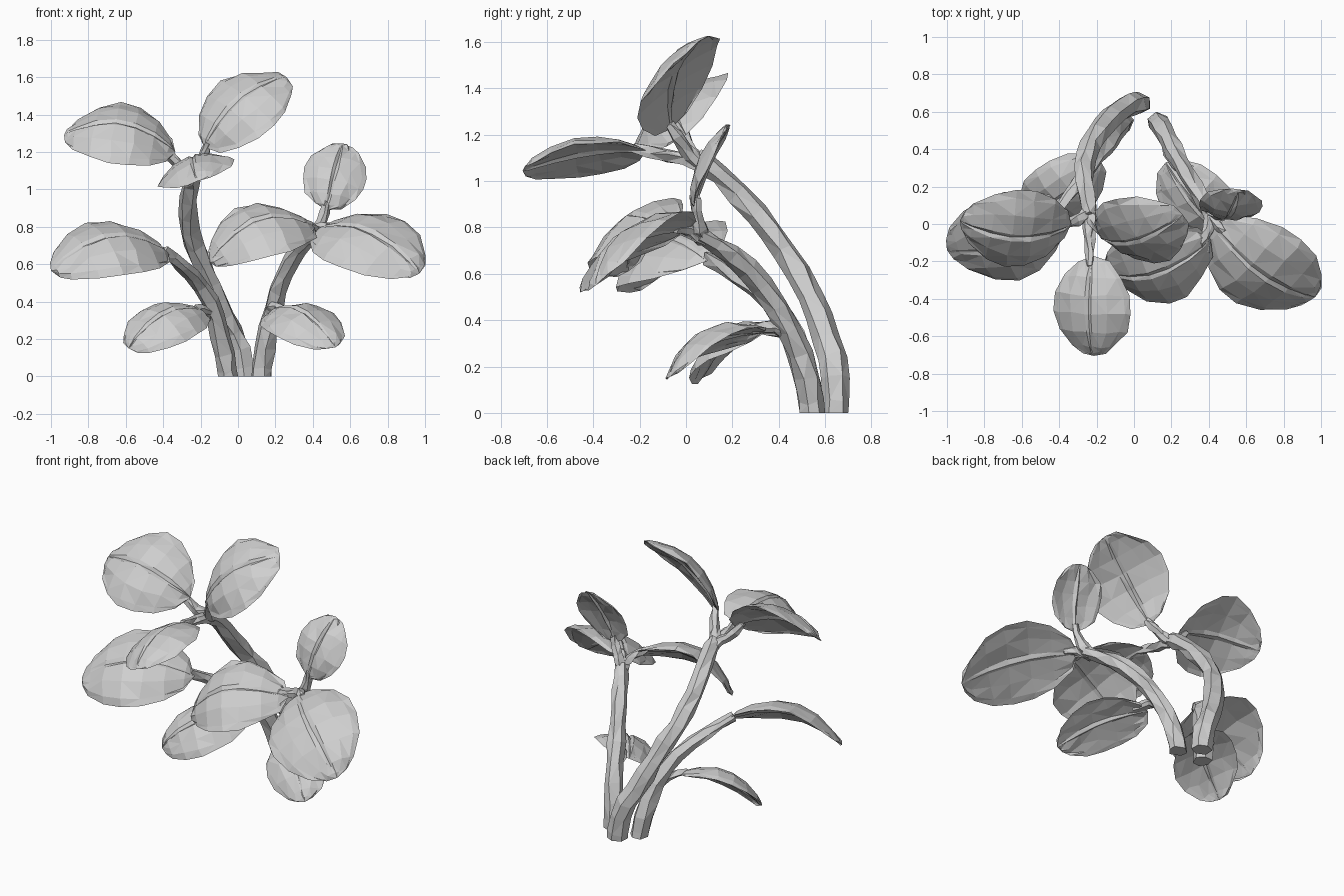
import bpy, bmesh, math, random
from mathutils import Vector

if "Cube" in bpy.data.objects:
    bpy.data.objects.remove(bpy.data.objects["Cube"])

random.seed(4)
mat = bpy.data.materials.new("plain_grey")
mat.diffuse_color = (0.62, 0.62, 0.62, 1)
mat.use_nodes = True
mat.node_tree.nodes["Principled BSDF"].inputs["Base Color"].default_value = mat.diffuse_color


def finish(name, bm):
    bmesh.ops.recalc_face_normals(bm, faces=bm.faces)
    for f in bm.faces:
        f.smooth = False
        f.material_index = 0
    me = bpy.data.meshes.new(name)
    bm.to_mesh(me)
    bm.free()
    me.materials.append(mat)
    ob = bpy.data.objects.new(name, me)
    bpy.context.collection.objects.link(ob)
    return ob


# Tapered faceted stem along a smooth path of (x, y, z, radius)
def stem(name, pts):
    cu = bpy.data.curves.new(name + "_path", 'CURVE')
    cu.dimensions = '3D'
    cu.bevel_depth = 1.0
    cu.bevel_resolution = 1
    cu.use_fill_caps = True
    cu.resolution_u = 2
    sp = cu.splines.new('BEZIER')
    sp.bezier_points.add(len(pts) - 1)
    for bp, p in zip(sp.bezier_points, pts):
        bp.co = p[:3]
        bp.radius = p[3]
        bp.handle_left_type = bp.handle_right_type = 'AUTO'
    tmp = bpy.data.objects.new(name + "_path", cu)
    bpy.context.collection.objects.link(tmp)
    dg = bpy.context.evaluated_depsgraph_get()
    me = bpy.data.meshes.new_from_object(tmp.evaluated_get(dg))
    bm = bmesh.new()
    bm.from_mesh(me)
    bpy.data.objects.remove(tmp)
    bpy.data.meshes.remove(me)
    bmesh.ops.remove_doubles(bm, verts=bm.verts, dist=1e-4)
    for v in bm.verts:
        v.co += Vector([random.uniform(-.008, .008) for _ in range(3)])
    # flat cut at the ground
    geom = bm.verts[:] + bm.edges[:] + bm.faces[:]
    bmesh.ops.bisect_plane(bm, geom=geom, plane_co=(0, 0, 0),
                           plane_no=(0, 0, 1), clear_inner=True)
    bmesh.ops.holes_fill(bm, edges=[e for e in bm.edges if e.is_boundary])
    bmesh.ops.triangulate(bm, faces=bm.faces)
    finish(name, bm)


# Thick bowed oval leaf with a shallow midrib groove
def leaf(name, base, tip, normal, width, bow=0.1, cross=0.05, thick=0.06):
    base, tip = Vector(base), Vector(tip)
    axis = tip - base
    n = Vector(normal)
    n = (n - axis * n.dot(axis) / axis.length_squared).normalized()
    side = n.cross(axis).normalized()
    us = [0, .06, .2, .38, .56, .74, .9, .97, 1]
    vs = [-1, -.85, -.5, -.09, 0, .09, .5, .85, 1]
    bm = bmesh.new()
    grids = []
    jit = {}
    for top in (1, 0):
        grid = []
        for i, u in enumerate(us):
            full = max(0, math.sin(math.pi * u)) ** 0.55
            w = width / 2 * full
            row = []
            for j, v in enumerate(vs):
                rim = abs(v) == 1 or i in (0, len(us) - 1)
                h = bow * max(0, math.sin(math.pi * u)) ** 0.85
                h -= cross * v * v * full
                h += (thick if top else -thick) / 2 * (1 - v * v) * full
                if v == 0:
                    h -= 0.012 * full
                p = base + axis * u + side * (v * w) + n * h
                if 0 < i < len(us) - 1:
                    key = (i, j) if rim else (i, j, top)
                    if key not in jit:
                        jit[key] = Vector([random.uniform(-.008, .008)
                                           for _ in range(3)])
                    p += jit[key] * (1 if abs(v) > .4 else .4)
                row.append(bm.verts.new(p))
            grid.append(row)
        grids.append(grid)
    for k, g in enumerate(grids):
        for i in range(len(us) - 1):
            for j in range(len(vs) - 1):
                q = [g[i][j], g[i + 1][j], g[i + 1][j + 1], g[i][j + 1]]
                bm.faces.new(q if k else q[::-1])
    bmesh.ops.remove_doubles(bm, verts=bm.verts, dist=1e-4)
    bmesh.ops.triangulate(bm, faces=bm.faces)
    finish(name, bm)


# Three stems rising from the ground
stem("tall_stem", [(.035, .645, -.06, .056), (.01, .645, .15, .058),
                   (-.075, .61, .32, .058), (-.15, .535, .5, .056),
                   (-.235, .42, .7, .053), (-.265, .3, .86, .05),
                   (-.25, .14, 1.03, .046), (-.235, .04, 1.1, .04)])
stem("left_stem", [(-.05, .55, -.06, .056), (-.075, .53, .12, .056),
                   (-.12, .465, .32, .053), (-.2, .36, .48, .046),
                   (-.3, .22, .59, .038), (-.4, .09, .67, .028)])
stem("right_stem", [(.125, .55, -.06, .056), (.145, .525, .15, .056),
                    (.19, .445, .36, .053), (.25, .33, .55, .048),
                    (.33, .19, .68, .043), (.41, .06, .77, .036)])

# Short side twigs that carry the leaves
twigs = {
    "top_left_twig": [(-.245, .06, 1.08, .035), (-.31, .02, 1.13, .028), (-.39, -.01, 1.22, .022)],
    "top_right_twig": [(-.235, .05, 1.08, .036), (-.2, -.01, 1.15, .028), (-.16, -.07, 1.25, .022)],
    "top_front_twig": [(-.24, .05, 1.08, .036), (-.24, -.08, 1.11, .03), (-.23, -.23, 1.14, .022)],
    "right_upper_twig": [(.4, .07, .76, .036), (.45, .05, .83, .03), (.48, .04, .93, .024)],
    "right_outer_twig": [(.39, .08, .75, .036), (.43, .02, .79, .03), (.48, -.05, .8, .022)],
    "right_inner_twig": [(.41, .06, .76, .034), (.4, -.03, .8, .028), (.35, -.11, .82, .022)],
    "low_left_twig": [(-.11, .48, .29, .034), (-.16, .41, .35, .028), (-.23, .31, .36, .02)],
    "low_right_twig": [(.18, .46, .33, .034), (.19, .38, .37, .028), (.24, .28, .36, .02)],
}
for nm, pts in twigs.items():
    stem(nm, pts)

# Leaves: base, tip, facing direction, width, lengthwise bow
leaf("top_left_leaf", (-.335, .0, 1.2), (-.93, .02, 1.29), (.1, -.62, .78), .53, .115)
leaf("top_right_leaf", (-.18, -.065, 1.225), (.26, .05, 1.6), (-.35, -.73, .6), .5, .09)
leaf("top_front_leaf", (-.22, -.17, 1.13), (-.215, -.705, 1.045), (-.32, -.1, .93), .44, .065, .06, .065)
leaf("right_upper_leaf", (.475, .03, .89), (.56, .185, 1.245), (-.05, -.9, .42), .35, .04, .035, .04)
leaf("right_inner_leaf", (.41, -.08, .795), (-.15, -.25, .61), (0, -.56, .83), .5, .15)
leaf("right_outer_leaf", (.42, .0, .785), (.97, -.39, .55), (0, -.6, .8), .55, .115)
leaf("left_leaf", (-.37, .09, .655), (-1.0, -.14, .565), (0, -.53, .83), .56, .145)
leaf("low_left_leaf", (-.18, .34, .345), (-.585, .07, .15), (0, -.54, .84), .39, .09)
leaf("low_right_leaf", (.17, .33, .345), (.52, -.07, .155), (0, -.53, .85), .39, .09)
